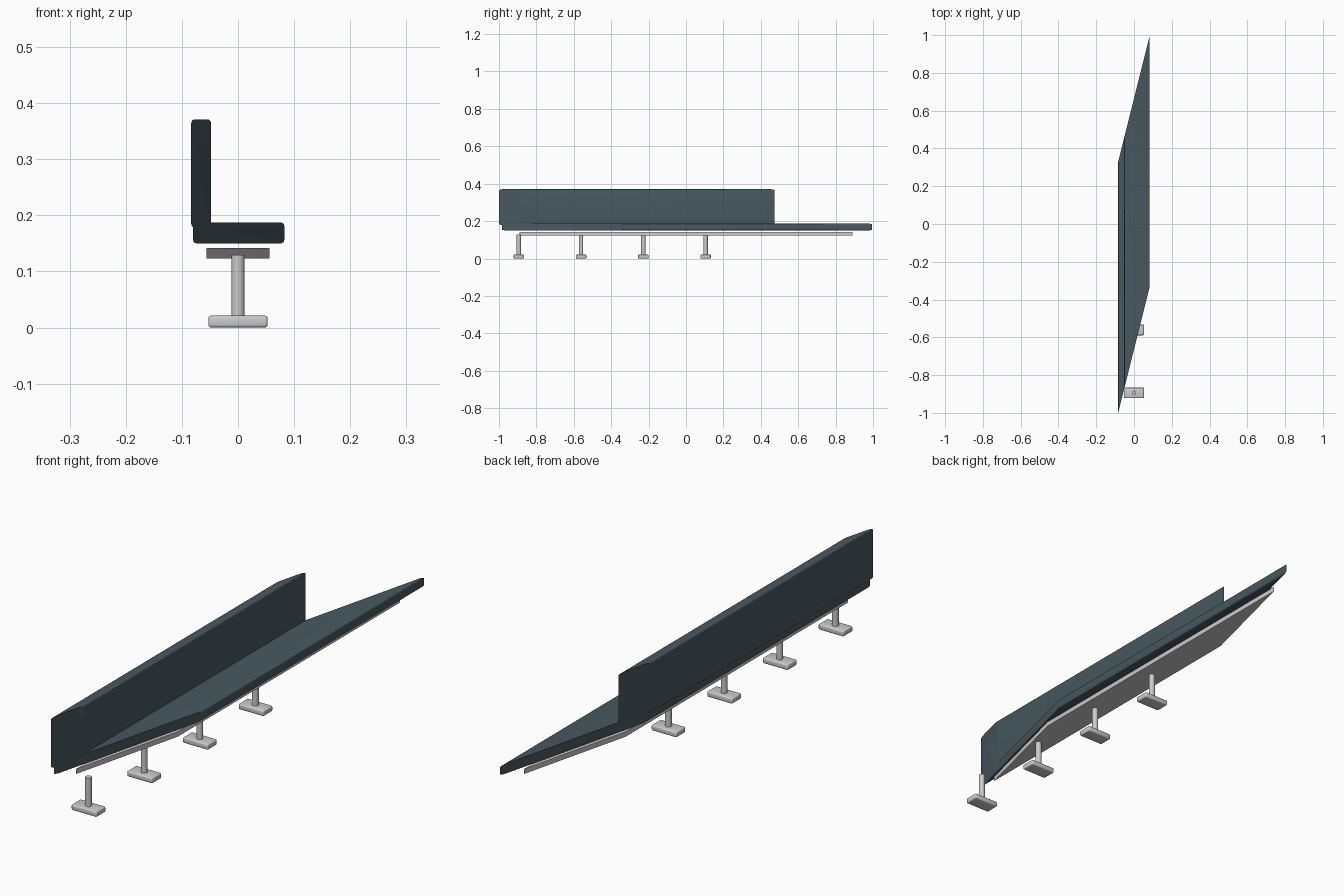
import bpy, bmesh, math

if "Cube" in bpy.data.objects:
    bpy.data.objects.remove(bpy.data.objects["Cube"])

SHEAR = 4.0    # y offset per unit of x: gives the slanted ends
HALF = 0.665   # half length along y


def link(name, bm, mat=None):
    bmesh.ops.recalc_face_normals(bm, faces=bm.faces)
    mesh = bpy.data.meshes.new(name)
    bm.to_mesh(mesh)
    bm.free()
    obj = bpy.data.objects.new(name, mesh)
    bpy.context.collection.objects.link(obj)
    if mat:
        mesh.materials.append(mat)
    bpy.context.view_layer.objects.active = obj
    obj.select_set(True)
    bpy.ops.object.shade_smooth_by_angle(angle=math.radians(35))
    obj.select_set(False)
    return obj


def rounded_rect(x0, x1, z0, z1, r, steps=4):
    if r == 0:
        return [(x0, z0), (x1, z0), (x1, z1), (x0, z1)]
    corners = [(x1 - r, z1 - r), (x0 + r, z1 - r), (x0 + r, z0 + r), (x1 - r, z0 + r)]
    pts = []
    for i, (cx, cz) in enumerate(corners):
        for s in range(steps + 1):
            a = math.pi / 2 * (i + s / steps)
            pts.append((cx + r * math.cos(a), cz + r * math.sin(a)))
    return pts


def slanted_bar(name, x0, x1, z0, z1, r=0, mat=None):
    bm = bmesh.new()
    ring = [bm.verts.new((x, -HALF + SHEAR * x, z)) for x, z in rounded_rect(x0, x1, z0, z1, r)]
    face = bm.faces.new(ring)
    geom = bmesh.ops.extrude_face_region(bm, geom=[face])["geom"]
    moved = [v for v in geom if isinstance(v, bmesh.types.BMVert)]
    bmesh.ops.translate(bm, verts=moved, vec=(0, 2 * HALF, 0))
    # keep the near cap if the extrusion removed it
    if not any(all(v in ring for v in f.verts) for f in bm.faces):
        bm.faces.new(ring)
    return link(name, bm, mat)


def leg(index, y):
    # round post
    bm = bmesh.new()
    bmesh.ops.create_cone(bm, cap_ends=True, segments=24, radius1=0.0115, radius2=0.0115, depth=0.114)
    bmesh.ops.translate(bm, verts=bm.verts, vec=(0, y, 0.072))
    link(f"leg_post_{index}", bm)
    # rounded foot plate
    bm = bmesh.new()
    bmesh.ops.create_cube(bm, size=1)
    bmesh.ops.scale(bm, verts=bm.verts, vec=(0.106, 0.056, 0.021))
    bmesh.ops.translate(bm, verts=bm.verts, vec=(0, y, 0.0105))
    bmesh.ops.bevel(bm, geom=bm.edges[:], offset=0.005, segments=3, profile=0.5, affect='EDGES')
    link(f"foot_plate_{index}", bm)


cushion = bpy.data.materials.new("cushion")
cushion.diffuse_color = (0.064, 0.098, 0.117, 1)
cushion.use_nodes = True
cushion.node_tree.nodes["Principled BSDF"].inputs["Base Color"].default_value = cushion.diffuse_color

# seat, backrest and support panel
slanted_bar("seat", -0.080, 0.0825, 0.150, 0.187, 0.006, cushion)
slanted_bar("backrest", -0.0835, -0.048, 0.178, 0.371, 0.007, cushion)
slanted_bar("support_panel", -0.056, 0.056, 0.123, 0.142)

# four evenly spaced legs
for i in range(4):
    leg(i + 1, -0.894 + i * 0.333)
